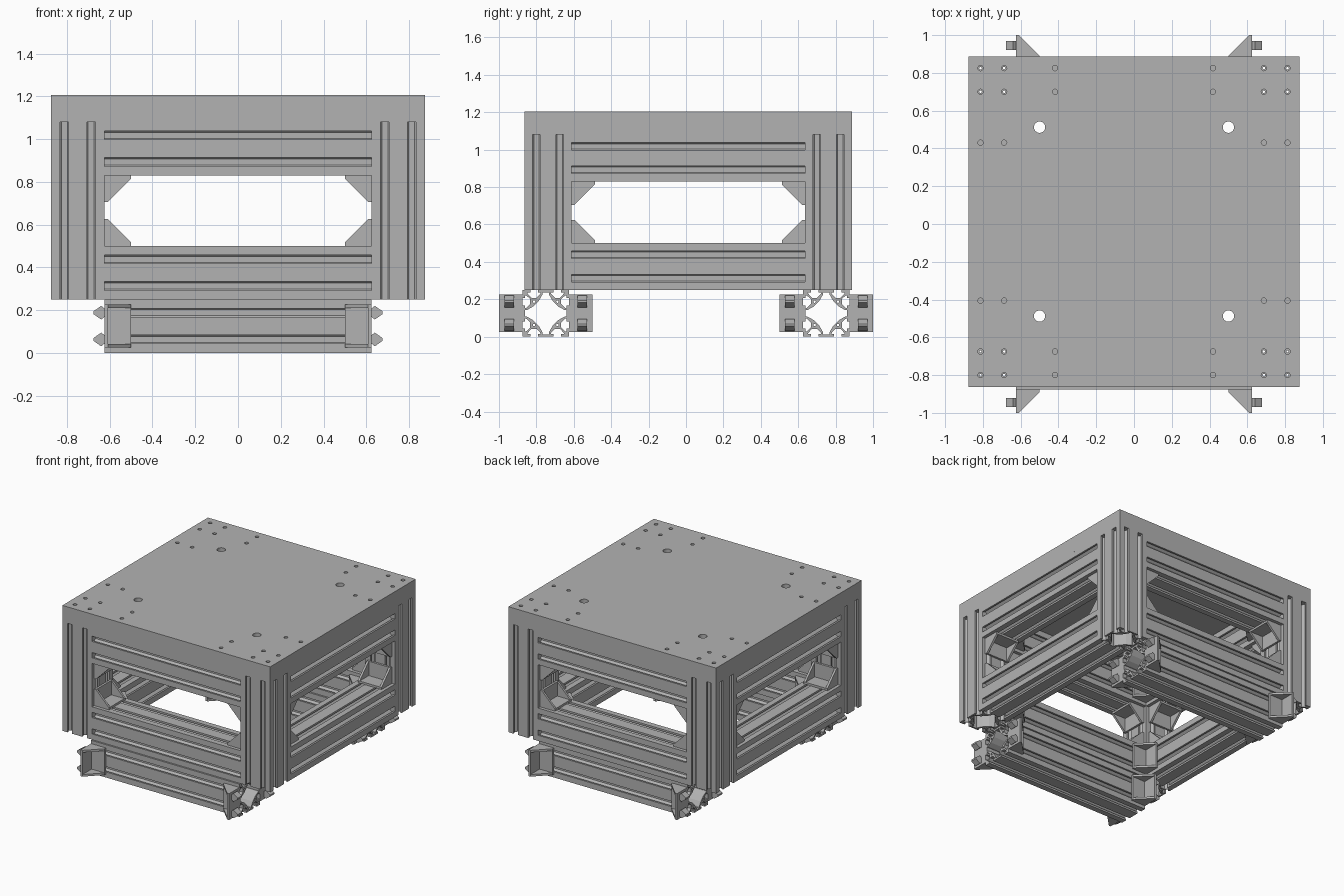
import bpy, bmesh, math
from mathutils import Matrix, Vector

cube = bpy.data.objects.get("Cube")
if cube:
    bpy.data.objects.remove(cube, do_unlink=True)

grey = bpy.data.materials.new("aluminium grey")
grey.use_nodes = True
grey.diffuse_color = (0.45, 0.45, 0.45, 1)
grey.node_tree.nodes["Principled BSDF"].inputs["Base Color"].default_value = grey.diffuse_color

X, Y, Z = Vector((1, 0, 0)), Vector((0, 1, 0)), Vector((0, 0, 1))
SIGNS = (-1, 1)
SIZE, HALF = 0.25, 0.125      # beam section
PITCH = 0.0625                # slot offset from the beam axis
SHIFT = 0.0125                # upper frame sits slightly to the back
LEG, WALL, WIDTH = 0.125, 0.016, 0.2   # corner bracket


def frame(u, v, w, loc):
    """Matrix whose axes are u, v, w at loc."""
    m = Matrix((u, v, w)).transposed().to_4x4()
    m.translation = loc
    return m


def add_prism(bm, loops, length, matrix=Matrix()):
    """Outline (first loop) with holes, extruded evenly about its plane."""
    part = bmesh.new()
    for loop in loops:
        vs = [part.verts.new((x, y, -length / 2)) for x, y in loop]
        for a, b in zip(vs, vs[1:] + vs[:1]):
            part.edges.new((a, b))
    bmesh.ops.triangle_fill(part, edges=part.edges[:], use_beauty=True, normal=Z)
    res = bmesh.ops.extrude_face_region(part, geom=part.faces[:], use_keep_orig=True)
    moved = [g for g in res["geom"] if isinstance(g, bmesh.types.BMVert)]
    bmesh.ops.translate(part, verts=moved, vec=(0, 0, length))
    bmesh.ops.recalc_face_normals(part, faces=part.faces[:])
    part.transform(matrix)
    tmp = bpy.data.meshes.new("part")
    part.to_mesh(tmp)
    part.free()
    bm.from_mesh(tmp)
    bpy.data.meshes.remove(tmp)


def finish(bm, name):
    mesh = bpy.data.meshes.new(name)
    bm.to_mesh(mesh)
    bm.free()
    mesh.materials.append(grey)
    return mesh


def prism_mesh(name, loops, length):
    bm = bmesh.new()
    add_prism(bm, loops, length)
    return finish(bm, name)


def place(name, mesh, matrix):
    ob = bpy.data.objects.new(name, mesh)
    ob.matrix_world = matrix
    bpy.context.collection.objects.link(ob)


def circle(cx, cy, r, n=16):
    return [(cx + r * math.cos(math.tau * i / n), cy + r * math.sin(math.tau * i / n))
            for i in range(n)]


def four_turns(points):
    """Repeat a quarter outline around the centre."""
    out = []
    for k in range(4):
        c, s = (1, 0, -1, 0)[k], (0, 1, 0, -1)[k]
        out += [(x * c - y * s, x * s + y * c) for x, y in points]
    return out


# Beam section: two T-slots per side, hollow middle
half_slot = [(0.02, 0), (0.02, 0.014), (0.034, 0.014), (0.034, 0.02), (0.014, 0.042)]
slot = [(-w, d) for w, d in half_slot] + [(w, d) for w, d in reversed(half_slot)]
side = [(HALF, -HALF)] + [(HALF - d, c + w) for c in (-PITCH, PITCH) for w, d in slot]
arm = [(0.112, 0.018), (0.1, 0.018), (0.068, 0.036)]
hollow = four_turns(arm + [(y, x) for x, y in reversed(arm)])
section = [four_turns(side), hollow]
section += [circle(sx * PITCH, sy * PITCH, 0.007, 8) for sx in SIGNS for sy in SIGNS]

post_bottom, plate_bottom, top = SIZE, 1.08, 1.205
post = prism_mesh("post", section, plate_bottom - post_bottom)
rail = prism_mesh("rail", section, 1.25)
low_z, high_z = post_bottom + HALF, plate_bottom - HALF

# Posts, frame rails and bottom rails
for sx in SIGNS:
    for sy in SIGNS:
        place("corner_post", post, Matrix.Translation(
            (sx * 0.75, sy * 0.75 + SHIFT, (post_bottom + plate_bottom) / 2)))
for s in SIGNS:
    for z in (low_z, high_z):
        place("cross_rail", rail, frame(Y, Z, X, (0, s * 0.75 + SHIFT, z)))
        place("side_rail", rail, frame(Z, X, Y, (s * 0.75, SHIFT, z)))
    place("bottom_rail", rail, frame(Y, Z, X, (0, s * 0.75, HALF)))

# Top plate with drilled holes
e = 0.875
holes = [circle(sx * x, sy * y, 0.014) for sx in SIGNS for sy in SIGNS
         for x in (0.8125, 0.6875, 0.418) for y in (0.8125, 0.6875, 0.418)
         if x + y > 1]
holes += [circle(sx * 0.5, sy * 0.5, 0.03, 24) for sx in SIGNS for sy in SIGNS]
plate = prism_mesh("top_plate", [[(-e, -e), (e, -e), (e, e), (-e, e)]] + holes,
                   top - plate_bottom)
place("top_plate", plate, Matrix.Translation((0, SHIFT, (top + plate_bottom) / 2)))


# Corner bracket: angle plate with two gussets, optionally locating pegs
def bracket_mesh(name, pegs):
    bm = bmesh.new()
    angle = [(0, 0), (LEG, 0), (LEG, WALL), (WALL, WALL), (WALL, LEG), (0, LEG)]
    gusset = angle[:3] + angle[4:]
    add_prism(bm, [angle], WIDTH - 2 * WALL)
    for s in SIGNS:
        add_prism(bm, [gusset], WALL, Matrix.Translation((0, 0, s * (WIDTH - WALL) / 2)))
        if pegs:
            peg = [(0, -0.02), (-0.015, -0.032), (-0.052, -0.006),
                   (-0.052, 0.006), (-0.015, 0.032), (0, 0.02)]
            add_prism(bm, [peg], 0.05, frame(X, Z, -Y, (0, 0.07, s * PITCH)))
    return finish(bm, name)


bracket = bracket_mesh("bracket", False)
foot_bracket = bracket_mesh("foot_bracket", True)


def put_bracket(name, mesh, u, v, loc):
    place(name, mesh, frame(u, v, u.cross(v), loc))


inner = 0.625
for sx in SIGNS:
    for sy in SIGNS:
        yc = sy * inner + SHIFT
        for z, d in ((low_z, 1), (high_z, -1)):
            face_z = z + d * HALF
            put_bracket("cross_bracket", bracket, -sx * X, d * Z,
                        (sx * inner, sy * 0.75 + SHIFT, face_z))
            put_bracket("side_bracket", bracket, -sy * Y, d * Z,
                        (sx * 0.75, yc, face_z))
            put_bracket("flat_bracket", bracket, -sx * X, -sy * Y, (sx * inner, yc, z))
        # Brackets on both sides of each bottom rail end
        for d in SIGNS:
            put_bracket("foot_bracket", foot_bracket, -sx * X, d * Y,
                        (sx * inner, sy * 0.75 + d * HALF, HALF))
